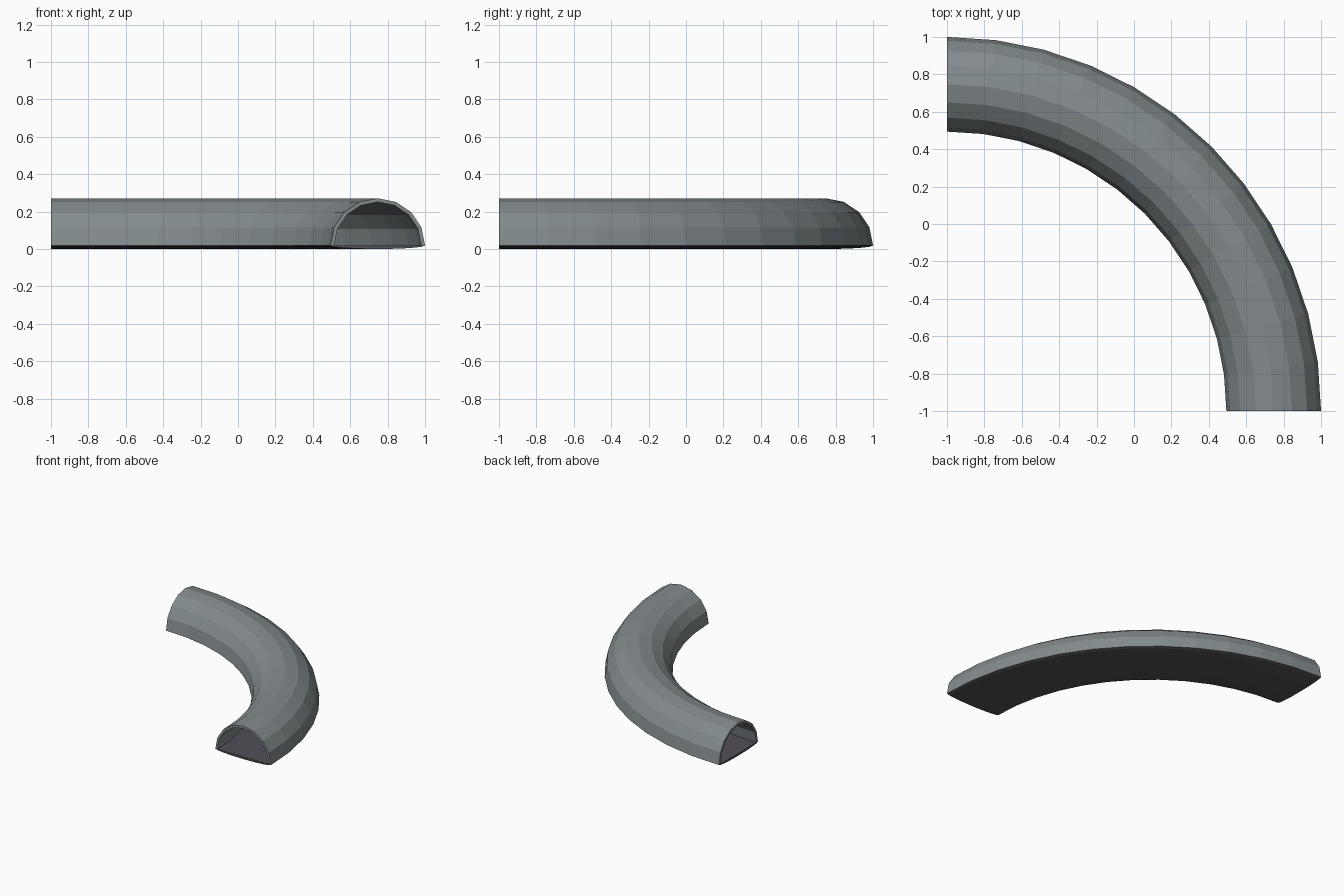
import bpy, bmesh
from math import sin, cos, pi, radians

cube = bpy.data.objects.get("Cube")
if cube:
    bpy.data.objects.remove(cube, do_unlink=True)

BEND_STEPS = 12      # segments along the quarter turn
ARC_STEPS = 8        # sides of the half-round section
MID_RADIUS = 1.747   # bend centre to middle of the channel
HALF_WIDTH = 0.253
WALL = 0.02
BASE_Z = 0.018


def make_material(name, color):
    mat = bpy.data.materials.new(name)
    mat.use_nodes = True
    mat.diffuse_color = (*color, 1)
    mat.node_tree.nodes["Principled BSDF"].inputs["Base Color"].default_value = (*color, 1)
    return mat


def half_round(width, height):
    """Points (radius, z) from the outer edge over to the inner edge."""
    angles = [pi * i / ARC_STEPS for i in range(ARC_STEPS + 1)]
    return [(MID_RADIUS + width * cos(a), BASE_Z + height * sin(a)) for a in angles]


def sweep_quarter(name, profile, mat):
    """Sweep a closed section through a quarter turn and cap both ends."""
    bm = bmesh.new()
    rings = []
    for step in range(BEND_STEPS + 1):
        a = radians(90) * step / BEND_STEPS
        rings.append([bm.verts.new((r * cos(a) - 1, r * sin(a) - 1, z)) for r, z in profile])
    n = len(profile)
    for a, b in zip(rings, rings[1:]):
        for i in range(n):
            j = (i + 1) % n
            bm.faces.new((a[i], a[j], b[j], b[i]))
    for ring in (rings[0], rings[-1]):
        bm.faces.new(ring)
    bmesh.ops.recalc_face_normals(bm, faces=bm.faces)
    mesh = bpy.data.meshes.new(name)
    bm.to_mesh(mesh)
    bm.free()
    mesh.materials.append(mat)
    obj = bpy.data.objects.new(name, mesh)
    bpy.context.collection.objects.link(obj)
    return obj


shell_grey = make_material("shell grey", (0.23, 0.26, 0.27))
floor_grey = make_material("floor dark grey", (0.085, 0.08, 0.095))

# Half-round hollow cover
outer = half_round(HALF_WIDTH, HALF_WIDTH)
inner = half_round(HALF_WIDTH - WALL, HALF_WIDTH - WALL)
sweep_quarter("curved_shell", outer + inner[::-1], shell_grey)

# Shallow bulging floor closing the underside
floor = half_round(HALF_WIDTH - 0.002, -BASE_Z)
sweep_quarter("curved_floor", floor, floor_grey)
